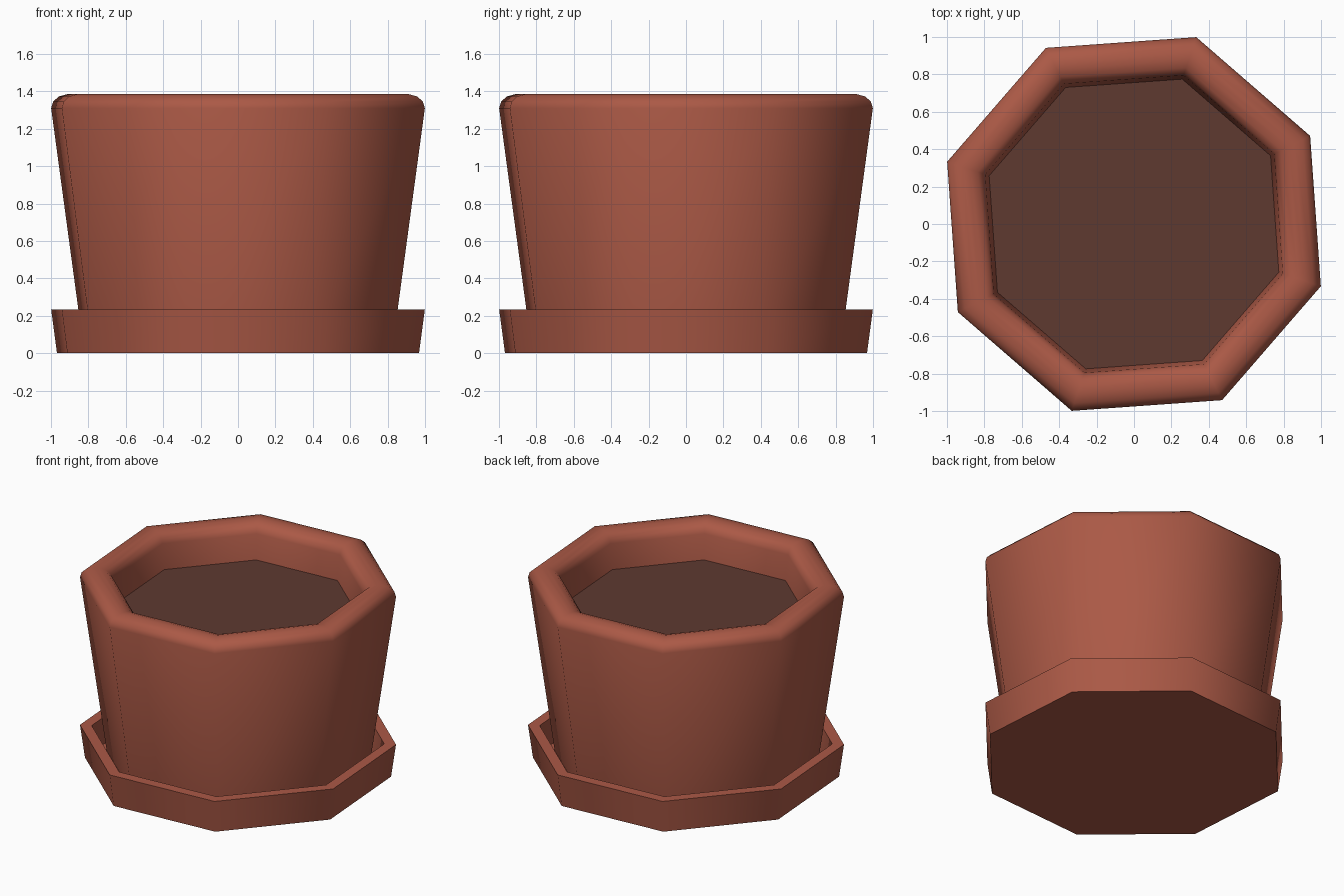
import bpy, bmesh, math

if "Cube" in bpy.data.objects:
    bpy.data.objects.remove(bpy.data.objects["Cube"])

SIDES = 8
OFFSET = math.radians(26.57)


def material(name, rgb):
    m = bpy.data.materials.new(name)
    m.diffuse_color = (*rgb, 1)
    m.use_nodes = True
    m.node_tree.nodes["Principled BSDF"].inputs["Base Color"].default_value = m.diffuse_color
    return m


terracotta = material("terracotta", (0.407, 0.100, 0.061))
earth = material("dark_soil", (0.112, 0.041, 0.030))


def lathe(name, profile, mat, cap_start=True, cap_end=True):
    """Spin (radius, height) points into an eight-sided shell."""
    bm = bmesh.new()
    rings = []
    for r, z in profile:
        ring = []
        for i in range(SIDES):
            a = OFFSET + 2 * math.pi * i / SIDES
            ring.append(bm.verts.new((r * math.cos(a), r * math.sin(a), z)))
        rings.append(ring)
    for lo, hi in zip(rings, rings[1:]):
        for i in range(SIDES):
            j = (i + 1) % SIDES
            bm.faces.new((lo[i], lo[j], hi[j], hi[i]))
    if cap_start:
        bm.faces.new(rings[0][::-1])
    if cap_end:
        bm.faces.new(rings[-1])
    me = bpy.data.meshes.new(name)
    bm.to_mesh(me)
    bm.free()
    me.materials.append(mat)
    ob = bpy.data.objects.new(name, me)
    bpy.context.collection.objects.link(ob)
    bpy.ops.object.select_all(action='DESELECT')
    ob.select_set(True)
    bpy.context.view_layer.objects.active = ob
    bpy.ops.object.shade_smooth_by_angle(angle=math.radians(60))
    return ob


# saucer: shallow tray with a flat rim
lathe("saucer", [(1.02, 0), (1.053, 0.235), (0.975, 0.235), (0.95, 0.06)], terracotta)

# pot: tapered wall with rounded lip, open down to the soil
lathe("pot", [(0.875, 0.06), (1.053, 1.31), (1.042, 1.345), (1.01, 1.373),
              (0.962, 1.385), (0.925, 1.385), (0.88, 1.372), (0.85, 1.345),
              (0.838, 1.31), (0.815, 1.12)], terracotta, cap_end=False)

# soil: flat octagonal surface inside the pot
lathe("soil", [(0.818, 1.13)], earth, cap_start=False)
